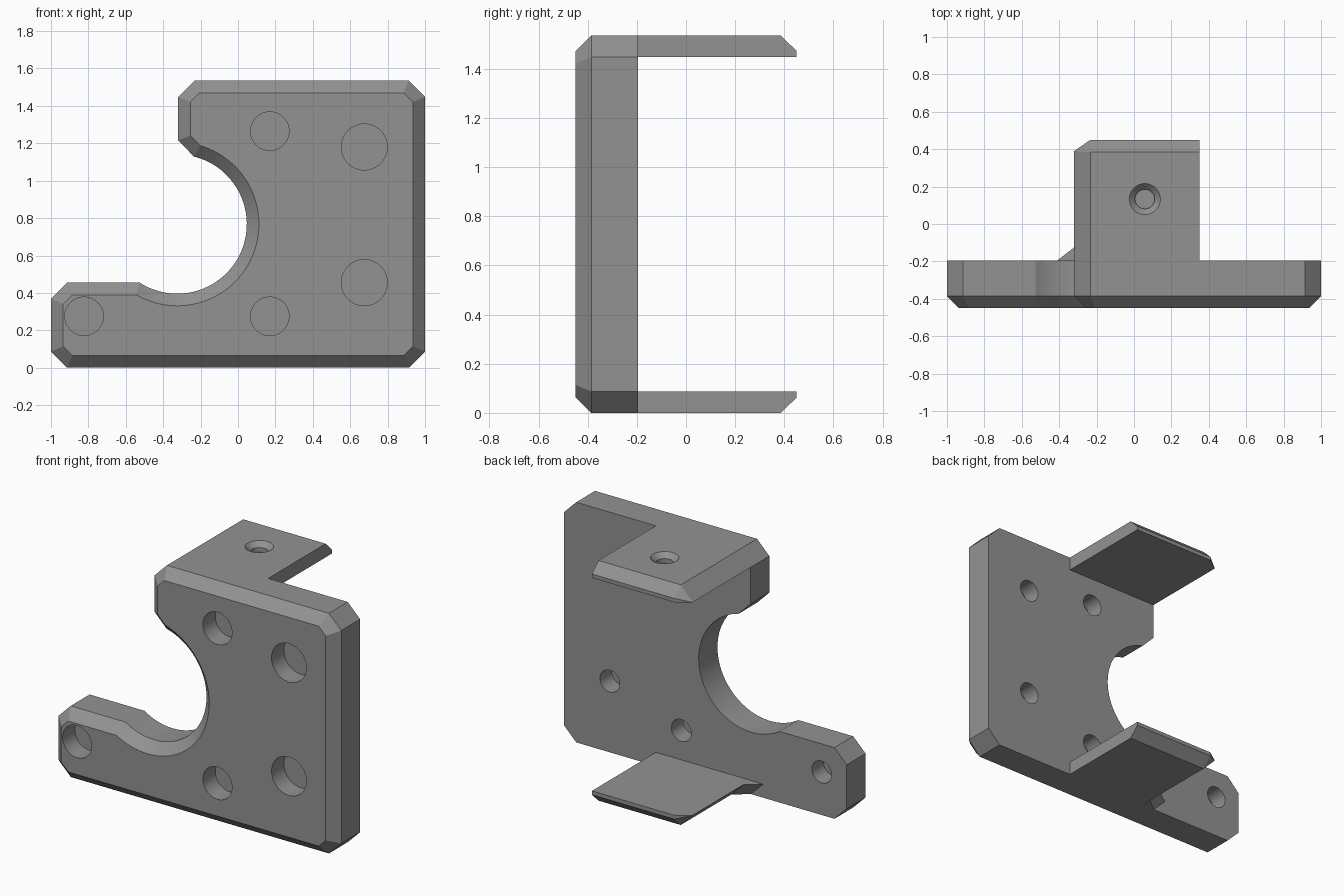
import bpy, bmesh, math
from mathutils import Vector, Matrix

if "Cube" in bpy.data.objects:
    bpy.data.objects.remove(bpy.data.objects["Cube"])

grey = bpy.data.materials.new("mid_grey")
grey.diffuse_color = (0.29, 0.29, 0.29, 1)
grey.use_nodes = True
grey.node_tree.nodes["Principled BSDF"].inputs["Base Color"].default_value = grey.diffuse_color

FRONT, BACK, TOP, BEV = -0.45, -0.195, 1.535, 0.065
THICK, CUT = 0.087, 0.087          # flange thickness, corner cut


def make(name, bm):
    bmesh.ops.recalc_face_normals(bm, faces=bm.faces)
    me = bpy.data.meshes.new(name)
    bm.to_mesh(me)
    bm.free()
    me.materials.append(grey)
    ob = bpy.data.objects.new(name, me)
    bpy.context.collection.objects.link(ob)
    return ob


def boolean(target, other, operation):
    bpy.context.view_layer.objects.active = target
    m = target.modifiers.new(operation.lower(), 'BOOLEAN')
    m.operation, m.solver, m.object = operation, 'EXACT', other
    bpy.ops.object.modifier_apply(modifier=m.name)
    bpy.data.objects.remove(other)


def inset(pts, d):
    """Offset a counter-clockwise outline inwards with mitred corners."""
    out = []
    for i, p in enumerate(pts):
        a = (p - pts[i - 1]).normalized()
        b = (pts[(i + 1) % len(pts)] - p).normalized()
        na, nb = Vector((-a.y, a.x)), Vector((-b.y, b.x))
        out.append(p + (na + nb) * d / (1 + na.dot(nb)))
    return out


# Plate outline: cut corners and a round bite in the left side
cx, cz, r = -0.325, 0.768, 0.372
a0, a1 = math.atan2(1.13 - cz, -0.235 - cx), math.atan2(0.455 - cz, -0.525 - cx)
arc = [(cx + r * math.cos(a0 + (a1 - a0) * i / 48),
        cz + r * math.sin(a0 + (a1 - a0) * i / 48)) for i in range(49)]
c = CUT
outline = [(-1 + c, 0), (1 - c, 0), (1, c), (1, TOP - c), (1 - c, TOP),
           (-0.32 + c, TOP), (-0.32, TOP - c), (-0.32, 1.215)] + arc + \
          [(-1 + c, 0.455), (-1, 0.455 - c), (-1, c)]
outline = [Vector(p) for p in outline]

# Plate with a bevelled front rim
bm = bmesh.new()
rings = [[bm.verts.new((p.x, y, p.y)) for p in pts] for pts, y in
         ((outline, BACK), (outline, FRONT + BEV), (inset(outline, BEV), FRONT))]
n = len(outline)
for lo, hi in zip(rings, rings[1:]):
    for i in range(n):
        bm.faces.new((lo[i], lo[(i + 1) % n], hi[(i + 1) % n], hi[i]))
bm.faces.new(rings[0])
bm.faces.new(rings[2])
plate = make("mounting_plate", bm)


# Flanges: right side square, outer left and rear edges bevelled
def flange(name, flip, extra=()):
    L, R, E, T = -0.32, 0.35, 0.45, THICK
    pts = [(L, BACK, 0), (L, E - 0.06, 0), (L + c, E, 0), (R, E, 0), (R, BACK, 0),
           (L + c, E, 0.025), (R, E, 0.025),
           (L + c, BACK, T), (L + c, E - BEV, T), (R, E - BEV, T), (R, BACK, T)]
    bm = bmesh.new()
    for x, y, z in pts:
        bm.verts.new((x, y, T - z if flip else TOP - T + z))
    res = bmesh.ops.convex_hull(bm, input=bm.verts)
    bmesh.ops.dissolve_limit(bm, angle_limit=0.005, verts=bm.verts, edges=bm.edges)
    return make(name, bm)


boolean(plate, flange("top_flange", False), 'UNION')
boolean(plate, flange("bottom_flange", True), 'UNION')

# Small gusset where the bottom flange meets the plate
bm = bmesh.new()
for p in ((-0.32, BACK, 0), (-0.235, BACK, 0), (-0.235, -0.125, 0),
          (-0.41, BACK, THICK), (-0.32, -0.125, THICK),
          (-0.235, BACK, THICK), (-0.235, -0.125, THICK)):
    bm.verts.new(p)
bmesh.ops.convex_hull(bm, input=bm.verts)
bmesh.ops.dissolve_limit(bm, angle_limit=0.005, verts=bm.verts, edges=bm.edges)
boolean(plate, make("gusset", bm), 'UNION')

# Screw pockets: wide from the front, narrow from the back, thin web between
bm = bmesh.new()


def pocket(x, z, rad, y0, y1):
    m = Matrix.Translation((x, (y0 + y1) / 2, z)) @ Matrix.Rotation(math.pi / 2, 4, 'X')
    bmesh.ops.create_cone(bm, cap_ends=True, segments=48, radius1=rad, radius2=rad,
                          depth=y1 - y0, matrix=m)


for x, z, rad in ((-0.823, 0.275, 0.103), (0.17, 0.275, 0.103), (0.17, 1.265, 0.103),
                  (0.675, 0.455, 0.123), (0.675, 1.18, 0.123)):
    pocket(x, z, rad, FRONT - 0.1, -0.325)
    pocket(x, z, 0.07, -0.313, BACK + 0.1)

# Countersunk pocket in the top flange
for r1, r2, z0, z1 in ((0.052, 0.052, TOP - 0.06, TOP - 0.02),
                       (0.052, 0.114, TOP - 0.031, TOP + 0.031)):
    bmesh.ops.create_cone(bm, cap_ends=True, segments=48, radius1=r1, radius2=r2,
                          depth=z1 - z0,
                          matrix=Matrix.Translation((0.058, 0.133, (z0 + z1) / 2)))
cutter = make("pocket_cutter", bm)
cutter.hide_render = True
bpy.context.view_layer.objects.active = plate
m = plate.modifiers.new("pockets", 'BOOLEAN')
m.operation, m.solver, m.object, m.use_self = 'DIFFERENCE', 'EXACT', cutter, True
bpy.ops.object.modifier_apply(modifier=m.name)
bpy.data.objects.remove(cutter)

# Smooth the round walls, keep the creases sharp
plate.name = "motor_bracket"
bpy.ops.object.select_all(action='DESELECT')
plate.select_set(True)
bpy.ops.object.shade_smooth_by_angle(angle=math.radians(20))
